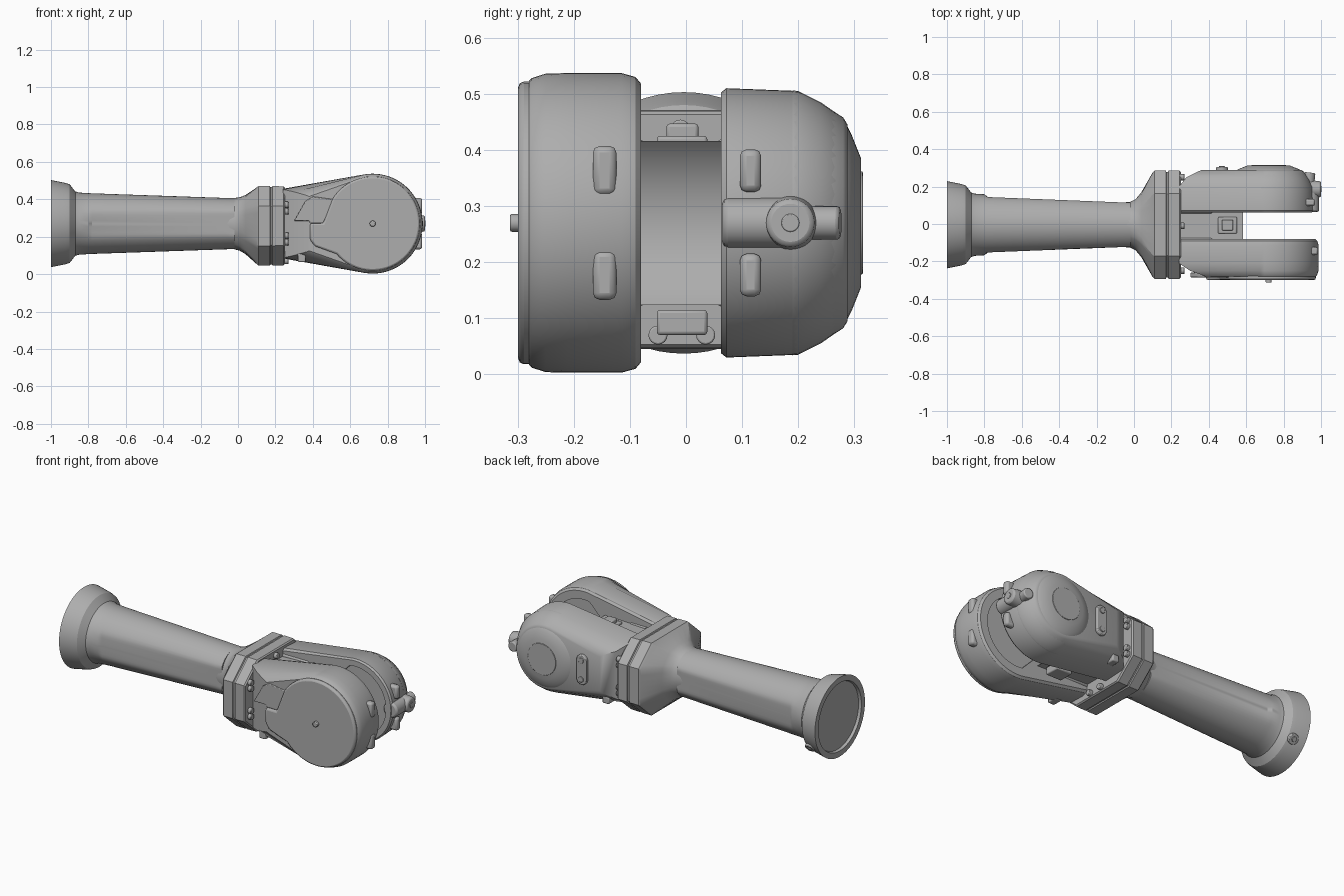
import bpy, bmesh, math
from mathutils import Vector

cube = bpy.data.objects.get("Cube")
if cube:
    bpy.data.objects.remove(cube, do_unlink=True)

GREY = (0.42, 0.42, 0.42, 1)
grey = bpy.data.materials.new("cast_grey")
grey.use_nodes = True
grey.diffuse_color = GREY
grey.node_tree.nodes["Principled BSDF"].inputs["Base Color"].default_value = GREY

HUB_X, MID = 0.72, 0.27      # joint centre


def finish(name, bm, bevel=0, angle=32):
    bmesh.ops.recalc_face_normals(bm, faces=bm.faces)
    mesh = bpy.data.meshes.new(name)
    bm.to_mesh(mesh)
    bm.free()
    ob = bpy.data.objects.new(name, mesh)
    bpy.context.collection.objects.link(ob)
    mesh.materials.append(grey)
    if bevel:
        mod = ob.modifiers.new("bevel", "BEVEL")
        mod.width, mod.segments, mod.limit_method = bevel, 2, "ANGLE"
    bpy.ops.object.select_all(action="DESELECT")
    ob.select_set(True)
    bpy.context.view_layer.objects.active = ob
    bpy.ops.object.shade_smooth_by_angle(angle=math.radians(angle))
    return ob


def loft(name, rings, bevel=0, angle=32):
    """Skin closed rings of equal point count and cap both ends."""
    bm = bmesh.new()
    rows = [[bm.verts.new(p) for p in ring] for ring in rings]
    n = len(rows[0])
    for a, b in zip(rows, rows[1:]):
        for i in range(n):
            j = (i + 1) % n
            bm.faces.new((a[i], a[j], b[j], b[i]))
    bm.faces.new(rows[0])
    bm.faces.new(rows[-1])
    return finish(name, bm, bevel, angle)


def prism(name, outline, y0, y1, bevel=0):
    return loft(name, [[(x, y, z) for x, z in outline] for y in (y0, y1)], bevel)


def box(name, lo, hi, bevel=0.006):
    bm = bmesh.new()
    bmesh.ops.create_cube(bm, size=1)
    for v in bm.verts:
        v.co = [(a + b) / 2 + c * (b - a) for a, b, c in zip(lo, hi, v.co)]
    return finish(name, bm, bevel)


def rod(name, start, end, r, bevel=0.004, sides=24, r2=None):
    start, end = Vector(start), Vector(end)
    axis = end - start
    bm = bmesh.new()
    bmesh.ops.create_cone(bm, cap_ends=True, segments=sides, radius1=r,
                          radius2=r if r2 is None else r2, depth=axis.length)
    turn = axis.to_track_quat("Z", "Y")
    for v in bm.verts:
        v.co = turn @ v.co + (start + end) / 2
    return finish(name, bm, bevel)


def arc(r, a0, a1, n):
    return [(HUB_X + r * math.cos(math.radians(a0 + (a1 - a0) * i / n)),
             MID + r * math.sin(math.radians(a0 + (a1 - a0) * i / n)))
            for i in range(n + 1)]


# Tube with its end flange: turned profile, flattened on both sides
profile = [(-0.985, 0.001), (-0.985, 0.195), (-1, 0.2), (-1, 0.233), (-0.92, 0.217),
           (-0.9, 0.21), (-0.87, 0.172), (-0.85, 0.166), (-0.8, 0.163),
           (-0.78, 0.162), (-0.06, 0.137), (-0.02, 0.136)]
rings = []
for x, r in profile:
    ring = []
    for i in range(64):
        t = math.tau * i / 64
        y = r * math.cos(t)
        if x > -0.79:
            flat = 0.148 - (x + 0.78) * 0.04
            y = max(-flat, min(flat, y))
        ring.append((x, y - 0.004, MID + r * math.sin(t)))
    rings.append(ring)
loft("tube", rings)

# Flared neck growing from a circle into the chamfered flange block
corners = [Vector(c) for c in ((1, -.5), (1, .5), (.58, 1), (-.58, 1),
                               (-1, .5), (-1, -.5), (-.58, -1), (.58, -1))]
octagon = [corners[i].lerp(corners[(i + 1) % 8], k / 6) for i in range(8) for k in range(6)]


def block_ring(x, ry, rz, w):
    pts = [p.normalized().lerp(p, w) for p in octagon]
    return [(x, p.x * ry - 0.004, MID - 0.012 * w + p.y * rz) for p in pts]


loft("flange_block", [block_ring(*s) for s in (
    (-.06, .119, .136, 0), (-.02, .122, .137, 0), (.01, .138, .143, .15),
    (.04, .175, .158, .45), (.1, .28, .205, .95), (.11, .289, .213, 1),
    (.17, .289, .213, 1), (.173, .282, .207, 1), (.182, .282, .207, 1),
    (.185, .289, .213, 1), (.243, .289, .211, 1), (.25, .282, .205, 1))], angle=25)


# Fork arms: teardrop sections stacked across the width
def teardrop(y, r, xa, h):
    pts = arc(r, -100, 100, 40) + [(xa, MID + h), (xa, MID - h)]
    return [(x, y, z) for x, z in pts]


loft("front_arm", [teardrop(*s) for s in (
    (-.1, .2, .6, .11), (-.08, .2, .6, .11), (-.08, .248, .24, .165),
    (-.09, .26, .24, .178), (-.115, .267, .24, .186), (-.21, .267, .24, .183),
    (-.25, .266, .3, .17), (-.275, .258, .37, .15), (-.28, .253, .38, .145))])
loft("rear_arm", [teardrop(*s) for s in (
    (.08, .2, .6, .11), (.062, .2, .6, .11), (.062, .232, .24, .165),
    (.072, .24, .24, .178), (.2, .235, .24, .172), (.25, .207, .28, .14),
    (.28, .188, .34, .115), (.288, .175, .36, .1))])

# Front joint cover with its side tab
cover = arc(.252, -140, 148, 56) + [(.465, .295), (.455, .272), (.385, .272), (.385, .185), (.41, .15)]
prism("front_cover", cover, -.26, -.299, 0.01)
rod("cover_pin", (HUB_X, -.29, MID), (HUB_X, -.314, MID), .016)
prism("front_upper_panel", [(.3, .285), (.38, .285), (.385, .272), (.455, .272),
                            (.47, .3), (.51, .4), (.4, .415), (.36, .39)], -.26, -.285, 0.004)

# Rear domed joint cap
loft("rear_cap", [[(x, y, z) for x, z in arc(r, 0, 352.5, 47)] for y, r in (
    (.19, .236), (.2, .235), (.24, .215), (.28, .187), (.296, .155), (.312, .115))])
rod("rear_cap_disc", (HUB_X, .305, MID), (HUB_X, .315, MID), .092, 0.002, 48)

# Web between the arms, hollowed around the joint
prism("web", [(.24, .405), (.24, .135)] + [(.5, .125)] + arc(.2, 227, 133, 24) + [(.5, .415)],
      -.085, .07)
for z0, z1, name in ((.385, .425, "upper"), (.07, .115, "lower")):
    box(name + "_stop_block", (.45, -.052, z0), (.55, .038, z1))
box("upper_stop_step", (.47, -.035, .41), (.53, .022, .447))
for z0, z1, name in ((.385, .42, "upper"), (.12, .155, "lower")):
    for y0, y1, side in ((-.2, -.075, "front"), (.055, .2, "rear")):
        box(f"{name}_{side}_root_rib", (.24, y0, z0), (.42, y1, z1), 0.01)

# Bolts on the flange face
bolts = [(s * .25, MID + t * dz) for s in (-1, 1) for t in (-1, 1) for dz in (.065, .1)]
bolts += [(-.05, .07), (.035, .07), (-.01, .437)]
for i, (y, z) in enumerate(bolts):
    rod(f"flange_bolt_{i}", (.24, y, z), (.27, y, z), .017, 0.003, 16)

# Rim pads
for t, side in ((1, "upper"), (-1, "lower")):
    z = MID + t * .093
    box(f"front_rim_pad_{side}", (.88, -.166, z - .044), (.985, -.124, z + .044), 0.012)
    box(f"rear_rim_pad_{side}", (.86, .096, z - .038), (.968, .134, z + .038), 0.012)

# Plug bosses on the rear arm tip
rod("tip_cross_boss", (.945, .065, MID), (.945, .2, MID), .045, 0.01)
rod("tip_boss", (.88, .186, MID), (1, .186, MID), .055, 0.008, 32, .042)
rod("tip_plug", (.98, .186, MID), (1.003, .186, MID), .016, 0.002)
rod("tip_side_boss", (.93, .18, MID), (.94, .275, MID), .03, 0.006)

# Slotted plate on the rear arm, with two screw heads
slot = []
for i in range(24):
    t = math.tau * (i + .5) / 24
    slot.append((.47 + .033 * math.cos(t), MID + .033 * math.sin(t) + (.055 if i < 12 else -.055)))
prism("rear_slot_plate", slot, .26, .304, 0.005)
for t in (-1, 1):
    rod(f"slot_screw_{t}", (.47, .29, MID + t * .055), (.47, .309, MID + t * .055), .016, 0.002, 16)

# Lugs under the arms
box("front_lug", (.32, -.262, .065), (.362, -.2, .112))
box("rear_lug", (.32, .2, .09), (.362, .262, .13))

# Side screw on the end flange
rod("flange_side_boss", (-.93, .13, .17), (-.93, .178, .133), .03)
rod("flange_side_screw", (-.93, .16, .147), (-.93, .183, .129), .014, 0.002, 16)
